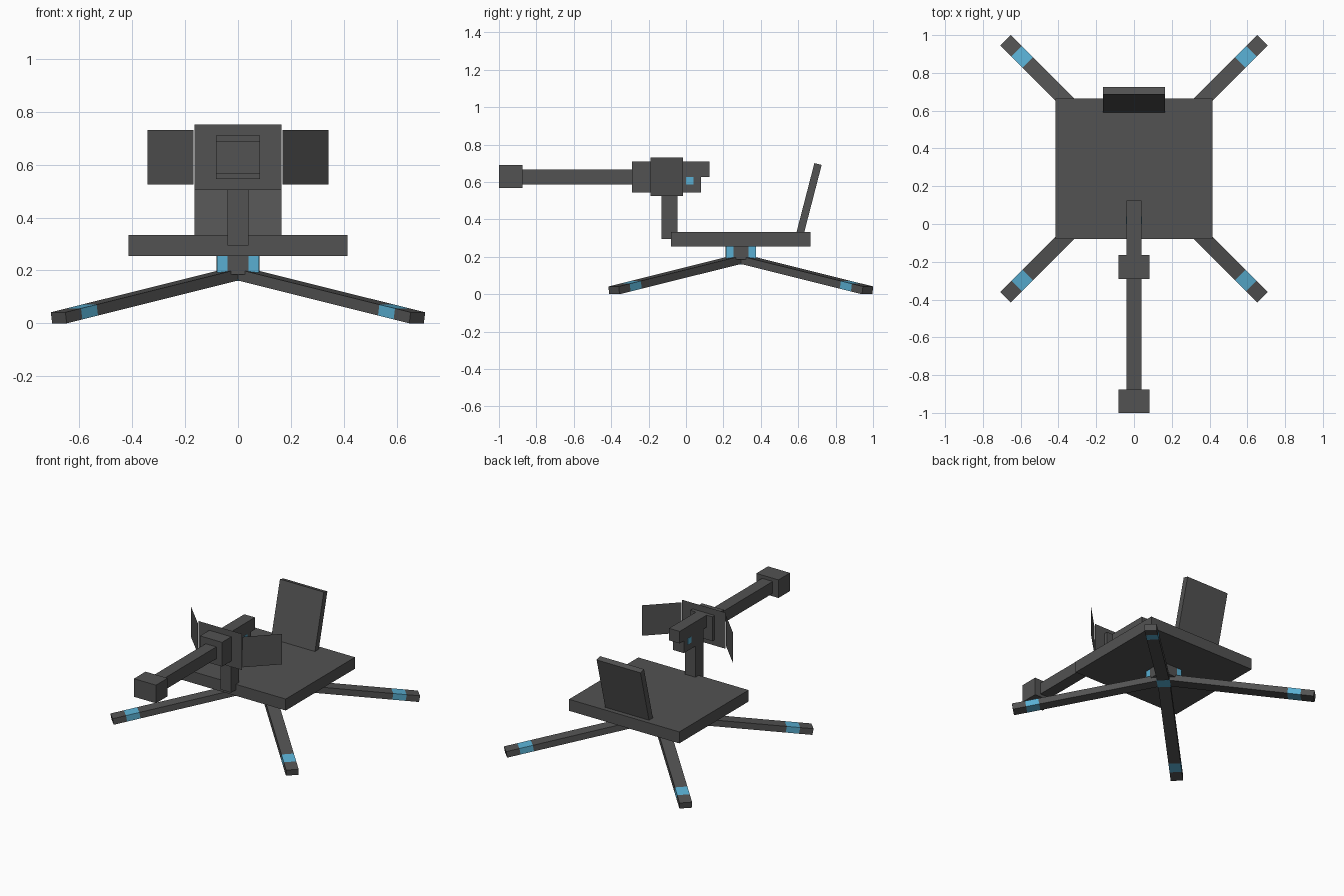
import bpy, bmesh, math
from mathutils import Matrix, Vector

cube = bpy.data.objects.get("Cube")
if cube:
    bpy.data.objects.remove(cube)


def material(name, rgb):
    m = bpy.data.materials.new(name)
    m.use_nodes = True
    m.diffuse_color = (*rgb, 1)
    m.node_tree.nodes["Principled BSDF"].inputs["Base Color"].default_value = (*rgb, 1)
    return m


GREY = material("dark grey", (0.085, 0.085, 0.085))
BLUE = material("light blue", (0.1, 0.43, 0.65))


def finish(name, bm, *mats):
    me = bpy.data.meshes.new(name)
    bm.to_mesh(me)
    bm.free()
    for m in mats:
        me.materials.append(m)
    ob = bpy.data.objects.new(name, me)
    bpy.context.collection.objects.link(ob)
    return ob


def box_mesh(xs, ys, zs):
    bm = bmesh.new()
    bmesh.ops.create_cube(bm, size=1)
    size = [b - a for a, b in (xs, ys, zs)]
    mid = [(a + b) / 2 for a, b in (xs, ys, zs)]
    bm.transform(Matrix.Translation(mid) @ Matrix.Diagonal((*size, 1)))
    return bm


def box(name, half_x, ys, zs, mat=GREY):
    return finish(name, box_mesh((-half_x, half_x), ys, zs), mat)


def sheet(name, a, b, z0, z1):
    """Upright single-sided panel between two plan points."""
    bm = bmesh.new()
    pts = [(*a, z0), (*b, z0), (*b, z1), (*a, z1)]
    bm.faces.new([bm.verts.new(p) for p in pts])
    return finish(name, bm, GREY)


HUB_Y = 0.293

# Platform and backrest
box("platform", 0.415, (-0.08, 0.665), (0.255, 0.333))
back = box_mesh((-0.165, 0.165), (-0.02, 0.02), (-0.01, 0.375))
back.transform(Matrix.Translation((0, 0.612, 0.333)) @ Matrix.Rotation(math.radians(-14.5), 4, 'X'))
finish("backrest", back, GREY)

# Hub under the platform: blue corners with a dark cross
box("hub_core", 0.08, (HUB_Y - 0.08, HUB_Y + 0.08), (0.19, 0.256), BLUE)
box("hub_cross_long", 0.04, (HUB_Y - 0.082, HUB_Y + 0.082), (0.185, 0.256))
box("hub_cross_wide", 0.082, (HUB_Y - 0.04, HUB_Y + 0.04), (0.185, 0.256))
cap = box_mesh((-0.042, 0.042), (-0.042, 0.042), (0.16, 0.168))
cap.transform(Matrix.Translation((0, HUB_Y, 0)) @ Matrix.Rotation(math.pi / 4, 4, 'Z'))
finish("hub_cap", cap, BLUE)

# Four sloping legs with a blue band near each foot
SLOPE = math.radians(10)
LENGTH = 0.97
BAND = (0.8, 0.885)
for name, turn in (("back_left", 45), ("back_right", 135), ("front_right", 225), ("front_left", 315)):
    leg = box_mesh((0, LENGTH), (-0.039, 0.039), (0, 0.042))
    for x in BAND:
        geom = leg.verts[:] + leg.edges[:] + leg.faces[:]
        bmesh.ops.bisect_plane(leg, geom=geom, plane_co=(x, 0, 0), plane_no=(1, 0, 0))
    for f in leg.faces:
        f.material_index = int(BAND[0] < f.calc_center_median().x < BAND[1])
    leg.transform(Matrix.Translation((0, HUB_Y, LENGTH * math.sin(SLOPE)))
                  @ Matrix.Rotation(math.radians(turn), 4, 'Z')
                  @ Matrix.Rotation(SLOPE, 4, 'Y'))
    finish(name + "_leg", leg, GREY, BLUE)

# Gun on its post
box("post", 0.04, (-0.13, -0.045), (0.295, 0.62))
box("muzzle", 0.083, (-1.0, -0.875), (0.567, 0.69))
box("barrel", 0.04, (-0.88, -0.28), (0.587, 0.668))
box("receiver", 0.083, (-0.29, -0.165), (0.545, 0.71))
box("rear_bar", 0.04, (-0.17, 0.125), (0.628, 0.71))
box("grip", 0.04, (-0.13, 0.08), (0.545, 0.63))
box("grip_inlay", 0.042, (0.0, 0.04), (0.588, 0.628), BLUE)

# Thin shield with swept-back wings
sheet("shield", (-0.165, -0.19), (0.165, -0.19), 0.505, 0.751)
for name, s in (("left", 1), ("right", -1)):
    sheet(name + "_wing", (s * 0.168, -0.19), (s * 0.342, -0.015), 0.525, 0.732)
